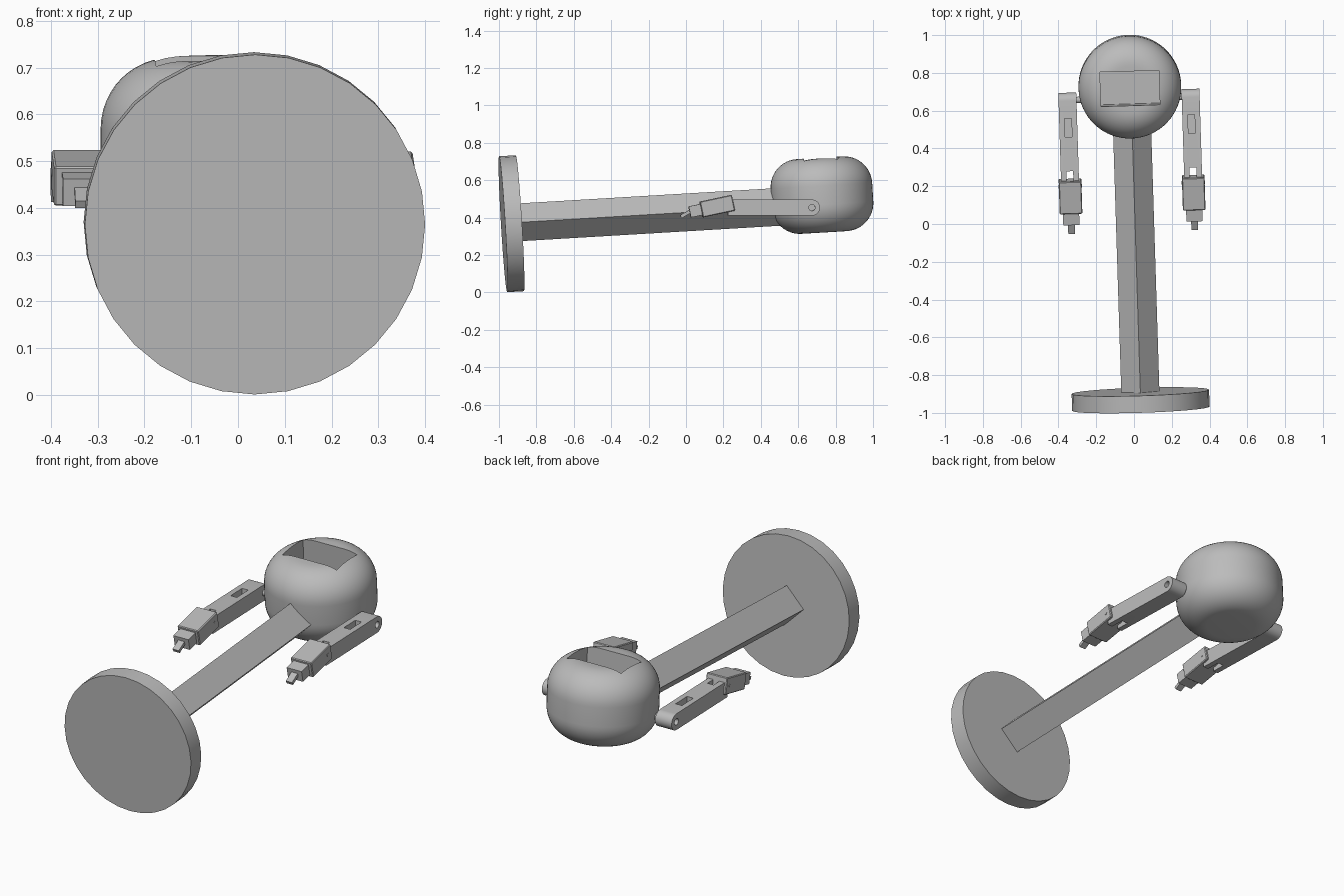
import bpy, bmesh, math
from mathutils import Matrix, Vector

cube = bpy.data.objects.get("Cube")
if cube:
    bpy.data.objects.remove(cube, do_unlink=True)

grey = bpy.data.materials.new("plain_grey")
grey.use_nodes = True
grey.diffuse_color = (0.5, 0.5, 0.5, 1)
grey.node_tree.nodes["Principled BSDF"].inputs["Base Color"].default_value = (0.5, 0.5, 0.5, 1)

# Shared lean of the body, and the lean of the arms
YAW = Matrix.Rotation(math.radians(1.8), 4, "Z")
BODY = YAW @ Matrix.Rotation(math.radians(3.4), 4, "X")
ALONG_Y = Matrix.Rotation(math.radians(-90), 4, "X")
ALONG_X = Matrix.Rotation(math.radians(90), 4, "Y")


def finish(name, bm, matrix):
    bmesh.ops.recalc_face_normals(bm, faces=bm.faces)
    mesh = bpy.data.meshes.new(name)
    bm.to_mesh(mesh)
    bm.free()
    mesh.transform(matrix)
    mesh.materials.append(grey)
    obj = bpy.data.objects.new(name, mesh)
    bpy.context.collection.objects.link(obj)
    return obj


def box(name, size, centre, matrix):
    bm = bmesh.new()
    bmesh.ops.create_cube(bm, size=1)
    bmesh.ops.scale(bm, vec=size, verts=bm.verts)
    return finish(name, bm, matrix @ Matrix.Translation(centre))


def cylinder(name, radius, depth, sides, matrix):
    bm = bmesh.new()
    bmesh.ops.create_cone(bm, cap_ends=True, segments=sides, radius1=radius,
                          radius2=radius, depth=depth)
    return finish(name, bm, matrix)


def only(obj):
    bpy.ops.object.select_all(action="DESELECT")
    obj.select_set(True)
    bpy.context.view_layer.objects.active = obj


def cut(obj, cutter):
    cutter.hide_render = True
    mod = obj.modifiers.new("cut", "BOOLEAN")
    mod.operation, mod.solver, mod.object = "DIFFERENCE", "EXACT", cutter
    only(obj)
    bpy.ops.object.modifier_apply(modifier=mod.name)
    bpy.data.objects.remove(cutter, do_unlink=True)


def smooth(obj, angle=30):
    only(obj)
    bpy.ops.object.shade_smooth_by_angle(angle=math.radians(angle))


# Round foot plate
foot = Vector((0.035, -0.933, 0.367))
smooth(cylinder("base_disc", 0.364, 0.09, 32, Matrix.Translation(foot) @ BODY @ ALONG_Y))

# Diamond-section pole from the plate into the head
pole_length = 1.5
pole_centre = foot + BODY.to_3x3() @ Vector((0, pole_length / 2, 0.005))
cylinder("pole", 0.101, pole_length, 4, Matrix.Translation(pole_centre) @ BODY @ ALONG_Y)

# Rounded drum head, a lathed profile
HEAD = Matrix.Translation((-0.022, 0.727, 0.52)) @ BODY
corner, flat, half = 0.15, 0.122, 0.2
steps = 12
profile = [(0, half)]
for sign in (1, -1):
    arc = [(flat + corner * math.sin(a), sign * (half - corner + corner * math.cos(a)))
           for a in (i * math.pi / 2 / steps for i in range(steps + 1))]
    profile += arc if sign == 1 else arc[::-1]
profile.append((0, -half))
bm = bmesh.new()
verts = [bm.verts.new((r, 0, z)) for r, z in profile]
edges = [bm.edges.new(pair) for pair in zip(verts, verts[1:])]
bmesh.ops.spin(bm, geom=verts + edges, axis=(0, 0, 1), cent=(0, 0, 0),
               angle=math.tau, steps=64, use_duplicate=False)
bmesh.ops.remove_doubles(bm, verts=bm.verts, dist=0.0005)
head = finish("head", bm, HEAD)

# Rectangular face opening
cut(head, box("face_cutter", (0.312, 0.182, 0.32), (0, 0.002, 0.2), HEAD))
smooth(head)


def build_arm(side, sign, pivot):
    place = Matrix.Translation(pivot) @ YAW
    width, rad, length = 0.095, 0.043, 0.45

    # Upper arm with a rounded shoulder end
    bm = bmesh.new()
    outline = [(rad * math.cos(a), rad * math.sin(a))
               for a in (math.pi * (i / 16 - 0.5) for i in range(17))]
    outline += [(-length, rad), (-length, -rad)]
    face = bm.faces.new([bm.verts.new((-width / 2, y, z)) for y, z in outline])
    new = bmesh.ops.extrude_face_region(bm, geom=[face])["geom"]
    bmesh.ops.translate(bm, vec=(width, 0, 0),
                        verts=[v for v in new if isinstance(v, bmesh.types.BMVert)])
    arm = finish(side + "_upper_arm", bm, place)

    # Top slot, elbow fork gap and pivot hole
    cut(arm, box("slot_cutter", (0.036, 0.1, 0.1), (0, -0.143, 0.045), place))
    cut(arm, box("fork_cutter", (0.036, 0.1, 0.2), (0, -0.423, 0), place))
    hole = Matrix.Translation((sign * width / 2, 0, 0)) @ ALONG_X
    cut(arm, cylinder("hole_cutter", 0.017, 0.05, 20, place @ hole))
    smooth(arm)

    # Shoulder axle into the head
    axle = Matrix.Translation((-sign * 0.06, 0.003, 0)) @ ALONG_X
    smooth(cylinder(side + "_shoulder_axle", 0.017, 0.1, 20, place @ axle))

    # Hand, wrist and finger, dipping forward
    hand_frame = place @ Matrix.Translation((0, -0.506, 0.008)) @ Matrix.Rotation(math.radians(12), 4, "X")
    hand = box(side + "_hand", (0.12, 0.175, 0.086), (0, 0, 0), hand_frame)
    bev = hand.modifiers.new("soft_edges", "BEVEL")
    bev.width, bev.segments = 0.004, 1
    box(side + "_wrist", (0.086, 0.08, 0.06), (0, -0.11, 0), hand_frame)
    finger_frame = (hand_frame @ Matrix.Translation((0, -0.14, 0.005))
                    @ Matrix.Rotation(math.radians(18), 4, "X"))
    box(side + "_finger", (0.036, 0.08, 0.018), (0, -0.025, 0), finger_frame)

    # Elbow pin
    smooth(cylinder(side + "_elbow_pin", 0.009, 0.124, 16,
                    hand_frame @ Matrix.Translation((0, 0.055, 0)) @ ALONG_X))


build_arm("right", -1, (-0.352, 0.652, 0.456))
build_arm("left", 1, (0.3, 0.672, 0.453))
